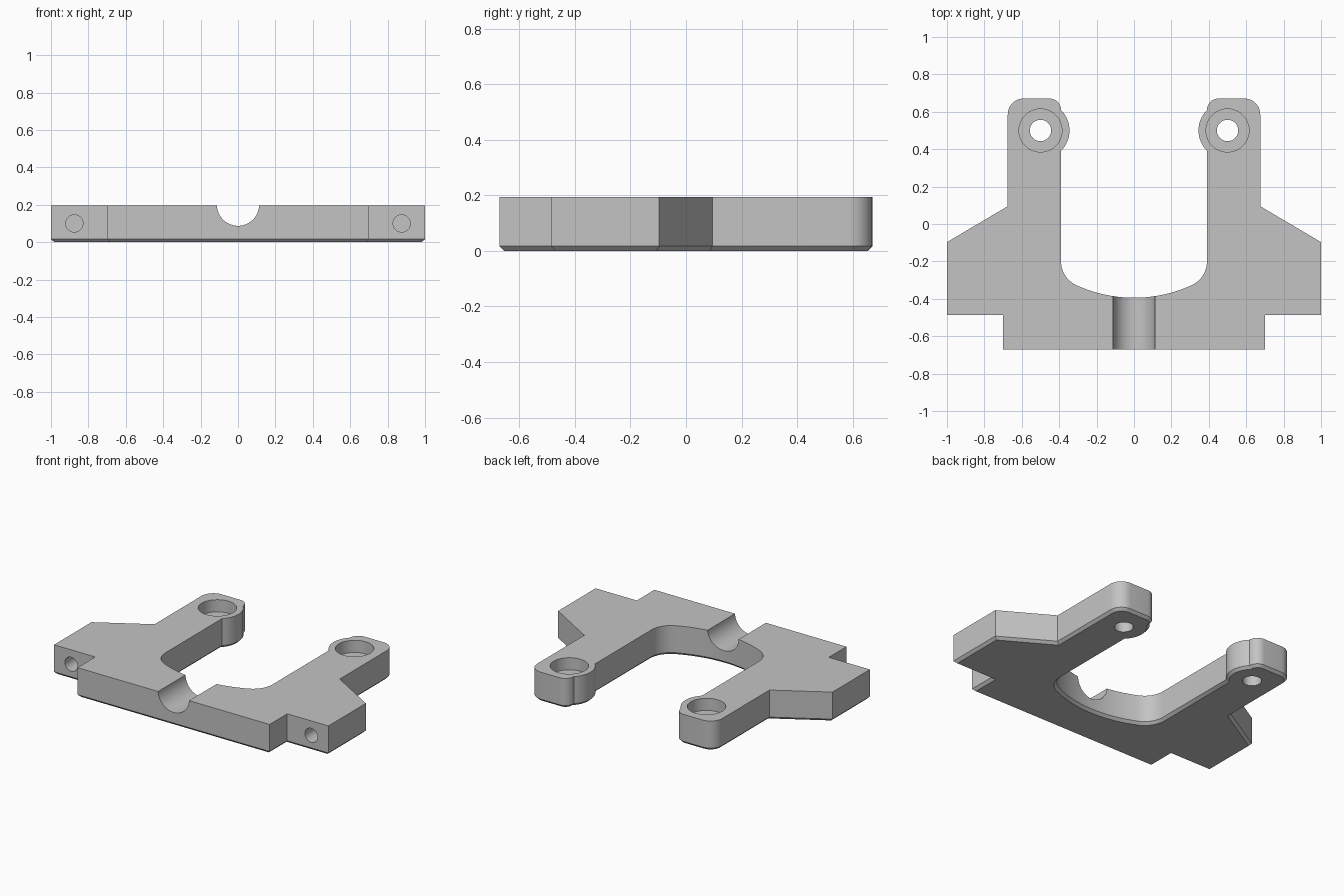
import bpy, bmesh
from math import sin, cos, radians, pi
from mathutils import Matrix

HEIGHT, CHAMFER, HALF_DEPTH = 0.195, 0.017, 0.671

cube = bpy.data.objects.get("Cube")
if cube:
    bpy.data.objects.remove(cube, do_unlink=True)

grey = bpy.data.materials.new("machined grey")
grey.use_nodes = True
colour = (0.55, 0.55, 0.55, 1)
grey.diffuse_color = colour
grey.node_tree.nodes["Principled BSDF"].inputs["Base Color"].default_value = colour


def arc(cx, cy, r, start, end, steps):
    angles = [radians(start + (end - start) * i / steps) for i in range(steps + 1)]
    return [(cx + r * cos(a), cy + r * sin(a)) for a in angles]


def add_object(name, bm):
    bmesh.ops.recalc_face_normals(bm, faces=bm.faces)
    mesh = bpy.data.meshes.new(name)
    bm.to_mesh(mesh)
    bm.free()
    mesh.materials.append(grey)
    obj = bpy.data.objects.new(name, mesh)
    bpy.context.collection.objects.link(obj)
    return obj


def cut_cylinder(target, centre, radius, length, axis="Z"):
    bm = bmesh.new()
    turn = Matrix.Rotation(pi / 2, 4, "X") if axis == "Y" else Matrix()
    bmesh.ops.create_cone(bm, cap_ends=True, segments=48, radius1=radius,
                          radius2=radius, depth=length,
                          matrix=Matrix.Translation(centre) @ turn)
    cutter = add_object("cutter", bm)
    cutter.hide_render = True
    mod = target.modifiers.new("cut", "BOOLEAN")
    mod.operation, mod.solver, mod.object = "DIFFERENCE", "EXACT", cutter
    bpy.context.view_layer.objects.active = target
    bpy.ops.object.modifier_apply(modifier=mod.name)
    bpy.data.objects.remove(cutter, do_unlink=True)


# Half outline: stepped front, wing, rounded arm tip, boss and curved throat
half = [(0.7, -HALF_DEPTH), (0.7, -0.487), (1, -0.487), (1, -0.097), (0.675, 0.095)]
half += arc(0.59, HALF_DEPTH - 0.085, 0.085, 0, 90, 10)
half += arc(0.452, 0.609, 0.062, 90, 180, 10)
half += arc(0.5, 0.5, 0.155, 135, 225, 16)[1:]
half += arc(0.25, -0.2, 0.14, 0, -65.4, 10)
half += arc(0, 0.348, 0.7423, -65.4, -90, 10)[1:-1]
outline = half + [(0, -0.394)] + [(-x, y) for x, y in reversed(half)]

# Plate body with a chamfered lower edge
bm = bmesh.new()
base = bm.faces.new([bm.verts.new((x, y, CHAMFER)) for x, y in outline])
top = bmesh.ops.extrude_face_region(bm, geom=[base], use_keep_orig=True)["geom"]
bmesh.ops.translate(bm, vec=(0, 0, HEIGHT - CHAMFER),
                    verts=[v for v in top if isinstance(v, bmesh.types.BMVert)])
bmesh.ops.recalc_face_normals(bm, faces=bm.faces)
bmesh.ops.inset_region(bm, faces=[base], thickness=CHAMFER, use_even_offset=True)
for v in base.verts:
    v.co.z = 0
plate = add_object("bracket_plate", bm)

# Half-round groove through the front bar
cut_cylinder(plate, (0, -0.5, 0.2), 0.113, 0.8, "Y")

# Counterbored arm holes and blind holes in the wing fronts
for side in (-1, 1):
    cut_cylinder(plate, (side * 0.5, 0.5, HEIGHT + 0.02), 0.115, 0.2)
    cut_cylinder(plate, (side * 0.5, 0.5, 0.1), 0.057, 0.5)
    cut_cylinder(plate, (side * 0.875, -0.487, 0.1), 0.046, 0.5, "Y")

bpy.ops.object.select_all(action="DESELECT")
plate.select_set(True)
bpy.context.view_layer.objects.active = plate
bpy.ops.object.shade_smooth_by_angle(angle=radians(30))
